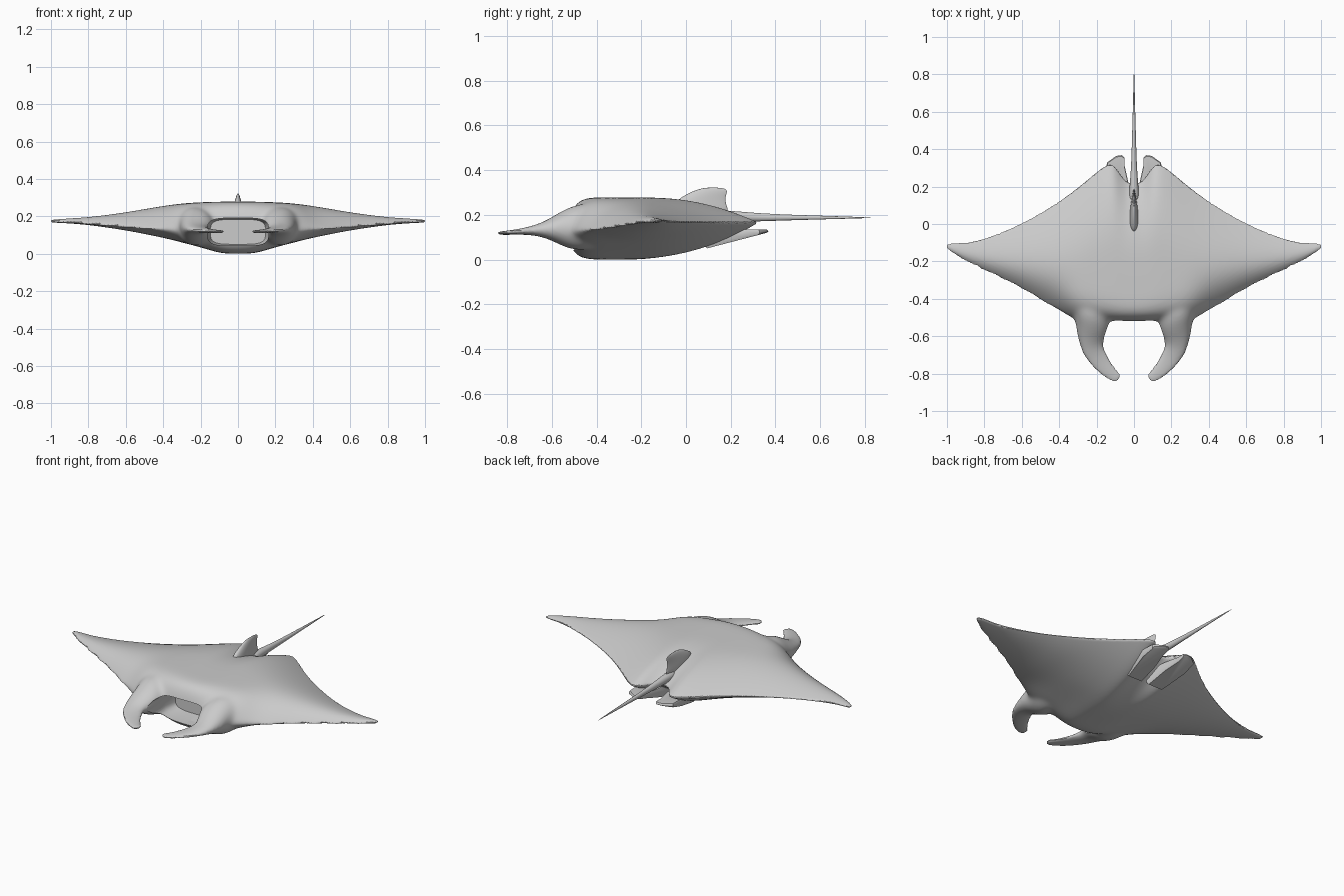
import bpy, bmesh
from math import sin, cos, pi, radians
from mathutils import Vector

if "Cube" in bpy.data.objects:
    bpy.data.objects.remove(bpy.data.objects["Cube"])


def loft(name, rings):
    """Skin a list of equal-length closed rings and cap both ends."""
    bm = bmesh.new()
    vs = [[bm.verts.new(p) for p in r] for r in rings]
    n = len(rings[0])
    for a, b in zip(vs, vs[1:]):
        for i in range(n):
            j = (i + 1) % n
            bm.faces.new((a[i], a[j], b[j], b[i]))
    bm.faces.new(vs[0])
    bm.faces.new(vs[-1])
    bmesh.ops.recalc_face_normals(bm, faces=bm.faces)
    me = bpy.data.meshes.new(name)
    bm.to_mesh(me)
    bm.free()
    ob = bpy.data.objects.new(name, me)
    bpy.context.collection.objects.link(ob)
    return ob


def boolean(ob, operation, other):
    m = ob.modifiers.new(operation, 'BOOLEAN')
    m.operation, m.solver, m.object = operation, 'EXACT', other


def finish(ob, subdiv=0, mirror=False):
    """Subdivide, mirror, apply everything, then shade smooth."""
    if subdiv:
        ob.modifiers.new("subdiv", 'SUBSURF').levels = subdiv
    if mirror:
        ob.modifiers.new("mirror", 'MIRROR')
    bpy.ops.object.select_all(action='DESELECT')
    ob.select_set(True)
    bpy.context.view_layer.objects.active = ob
    bpy.ops.object.convert(target='MESH')
    bpy.ops.object.shade_smooth_by_angle(angle=radians(40))


def clamp(v):
    return max(0.0, min(1.0, v))


# body and wings: span stations (x, front y, back y, top z, bottom z)
stations = [
    (0, -.535, .22, .278, 0), (.04, -.535, .225, .278, 0),
    (.08, -.535, .28, .278, .003), (.12, -.535, .345, .278, .01),
    (.2, -.53, .285, .275, .035), (.3, -.53, .2, .27, .06),
    (.4, -.47, .125, .257, .085), (.5, -.405, .06, .24, .105),
    (.6, -.345, .005, .222, .125), (.72, -.285, -.045, .205, .143),
    (.82, -.24, -.075, .194, .156), (.9, -.2, -.092, .189, .162),
    (.96, -.165, -.096, .185, .165), (1.008, -.13, -.102, .182, .167)]


def wing_ring(x, yf, yb, zt, zb, side):
    ax, n, tm = clamp((x - .3) / .7), 14, .42
    front_z, back_z = .12 + .054 * ax, .165 + .009 * ax
    p = 14 - 11.8 * clamp((x - .1) / .3)       # blunt head, slim wing
    q_top = 2.5 - .7 * clamp(x / .4)           # fuller back along the spine

    def point(k, z_far, q):
        t = (1 - cos(pi * k / n)) / 2
        f = 1 - (1 - t / tm) ** p if t < tm else 1 - ((t - tm) / (1 - tm)) ** q
        zc = front_z + (back_z - front_z) * t
        return (side * x, yf + (yb - yf) * t, zc + (z_far - zc) * f)
    return ([point(k, zt, q_top) for k in range(n, -1, -1)]
            + [point(k, zb, 1.8) for k in range(1, n)])


rings = [wing_ring(*s, -1) for s in stations[:0:-1]] + [wing_ring(*s, 1) for s in stations]
body = loft("body_and_wings", rings)
finish(body, 2)

# head fins: path (x, y, half width, top z, bottom z)
path = [(.25, -.36, .1, .24, .06), (.23, -.46, .1, .258, .035),
        (.213, -.53, .1, .235, .045), (.228, -.59, .083, .198, .078),
        (.228, -.65, .064, .163, .103), (.2, -.71, .054, .143, .111),
        (.155, -.77, .044, .133, .111), (.105, -.815, .032, .127, .11),
        (.077, -.828, .025, .125, .111)]
rings = []
for i, (x, y, w, zt, zb) in enumerate(path):
    a, b = path[max(i - 1, 0)], path[min(i + 1, len(path) - 1)]
    t = Vector((b[0] - a[0], b[1] - a[1])).normalized()
    rings.append([(x - t.y * w * cos(u), y + t.x * w * cos(u),
                   (zt + zb) / 2 + (zt - zb) / 2 * sin(u))
                  for u in (2 * pi * k / 16 for k in range(16))])
head_fins = loft("head_fins", rings)
finish(head_fins, 2, mirror=True)

# fuse the head fins to the body and soften the joint
boolean(body, 'UNION', head_fins)
remesh = body.modifiers.new("remesh", 'REMESH')
remesh.mode, remesh.voxel_size = 'VOXEL', .008
finish(body)
bpy.data.objects.remove(head_fins)
joint = body.vertex_groups.new(name="joint")
for v in body.data.vertices:
    x, y = abs(v.co.x), v.co.y
    weight = clamp((-.36 - y) / .08) * clamp((y + .69) / .08) * clamp((.46 - x) / .08)
    joint.add([v.index], .03 + .97 * weight, 'REPLACE')
smooth = body.modifiers.new("soften", 'SMOOTH')
smooth.factor, smooth.iterations, smooth.vertex_group = .5, 50, "joint"

# mouth cavity: rounded slot cut into the head
mouth = []
for y, s in ((-.66, 1), (-.45, 1), (-.38, .9)):
    ring = []
    for k in range(40):
        c, d = cos(2 * pi * k / 40), sin(2 * pi * k / 40)
        ring.append((.163 * s * abs(c) ** .5 * (1 if c > 0 else -1), y,
                     .117 + .074 * s * abs(d) ** .5 * (1 if d > 0 else -1)))
    mouth.append(ring)
cutter = loft("mouth_cutter", mouth)
cutter.hide_render = True
boolean(body, 'DIFFERENCE', cutter)
finish(body)
bpy.data.objects.remove(cutter)

# pelvic fins: plates under the trailing edge, thicker towards the belly
outline = [(.02, .08), (.03, .22), (.05, .31), (.05, .355), (.065, .368),
           (.095, .364), (.145, .328), (.15, .25), (.12, .08)]
cx, cy = .085, .25
rings = [[(cx + (x - cx) * s, cy + (y - cy) * s, z - slope * (.36 - y))
          for x, y in outline]
         for s, z, slope in ((.92, .117, .24), (1, .123, .2), (1, .127, 0), (.95, .134, 0))]
finish(loft("pelvic_fins", rings), mirror=True)

# dorsal fin: teardrop slices (z, front y, back y, half width)
rings = []
for z, y0, y1, w in ((.2, -.05, .2, .028), (.235, -.05, .185, .028),
                     (.265, -.045, .176, .024), (.288, -.005, .18, .018),
                     (.306, .03, .187, .012), (.317, .065, .178, .007),
                     (.322, .09, .15, .003)):
    rings.append([(w * sin(u) * (.65 + .35 * cos(u)) * 1.2,
                   (y0 + y1) / 2 - (y1 - y0) / 2 * cos(u), z)
                  for u in (2 * pi * k / 20 for k in range(20))])
finish(loft("dorsal_fin", rings), 1)

# tail: tapering spine (y, z, half width, half height)
rings = []
for y, z, rx, rz in ((.1, .195, .026, .022), (.17, .194, .026, .027), (.24, .192, .021, .023),
                     (.32, .189, .015, .019), (.45, .188, .011, .013),
                     (.62, .188, .006, .008), (.835, .187, .001, .0015)):
    rings.append([(rx * cos(u), y, z + rz * sin(u))
                  for u in (2 * pi * k / 16 for k in range(16))])
finish(loft("tail", rings), 1)
